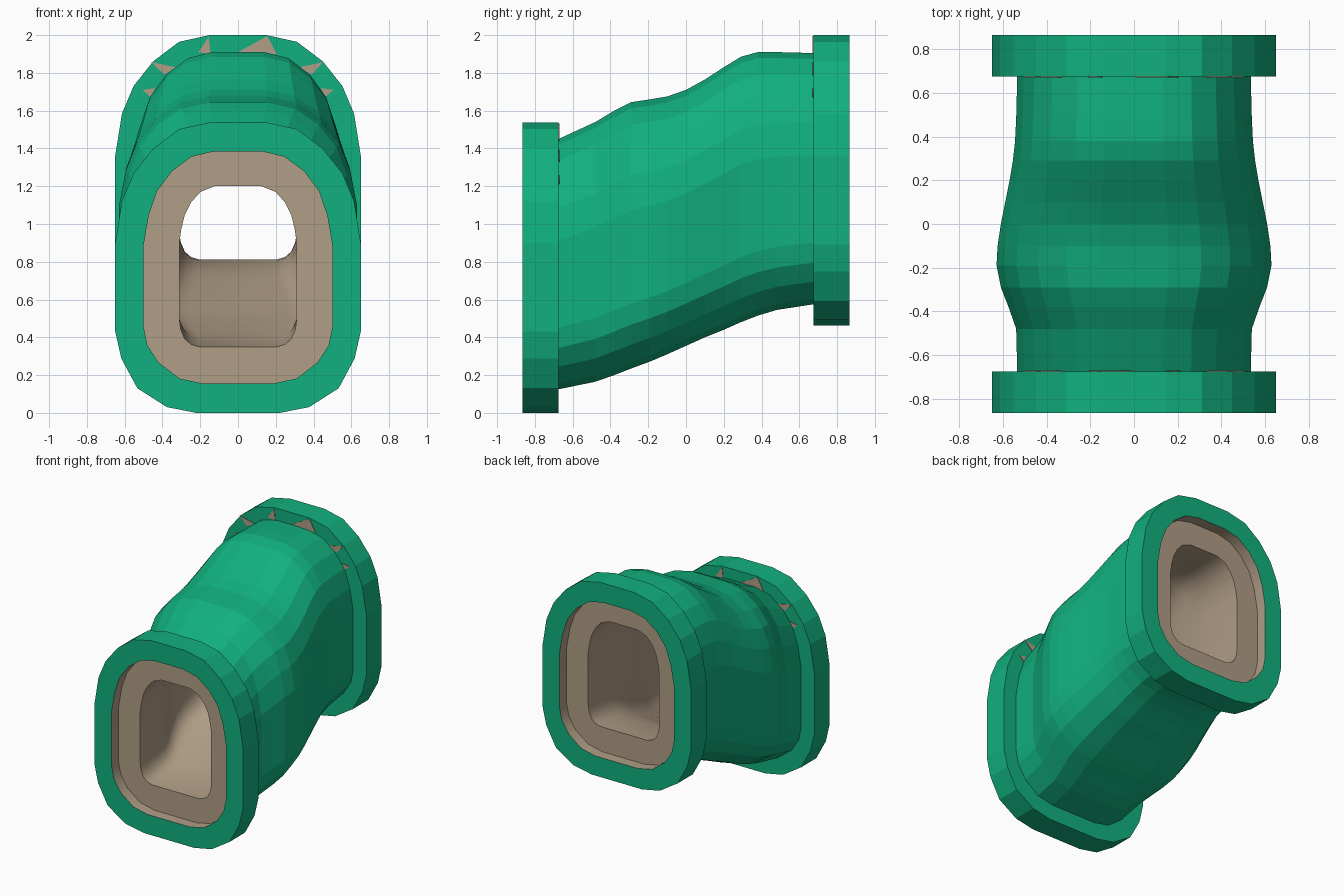
import bpy
import bmesh

default_cube = bpy.data.objects.get("Cube")
if default_cube:
    bpy.data.objects.remove(default_cube)


def make_material(name, colour):
    material = bpy.data.materials.new(name)
    material.use_nodes = True
    material.diffuse_color = colour
    material.node_tree.nodes["Principled BSDF"].inputs["Base Color"].default_value = colour
    return material


green = make_material("pipe green", (0.0056, 0.434, 0.209, 1))
tan = make_material("lining tan", (0.434, 0.342, 0.238, 1))

# Half profiles, bottom to top: (fraction of half width, fraction of height)
FLANGE = [(.34, 0), (.58, .02), (.82, .085), (.95, .187), (1, .28), (1, .585),
          (.945, .73), (.85, .825), (.69, .91), (.48, .977), (.23, 1)]
TUBE = [(.37, 0), (.62, .022), (.84, .09), (.96, .165), (1, .245), (1, .595),
        (.945, .725), (.855, .83), (.7, .914), (.49, .977), (.25, 1)]
HOLE = [(.66, 0), (.8, .015), (.91, .05), (.98, .11), (1, .17), (1, .65),
        (.97, .73), (.91, .82), (.8, .9), (.64, .965), (.4, 1)]

# Tube stations along the bend: (y, bottom, top, half width)
STATIONS = [(-.675, .125, 1.45, .535), (-.48, .165, 1.54, .54),
            (-.38, .2, 1.6, .575), (-.29, .235, 1.645, .61),
            (-.19, .272, 1.66, .63), (-.1, .31, 1.675, .625),
            (0, .355, 1.71, .61), (.1, .4, 1.765, .59),
            (.2, .44, 1.83, .57), (.29, .48, 1.885, .555),
            (.38, .515, 1.91, .545), (.48, .545, 1.91, .54),
            (.675, .575, 1.905, .535)]
RISE = .462      # height of the back end above the front end
FACE_Y = .865    # outer face of each flange
BACK_Y = .675    # inner face of each flange
RECESS_Y = .778  # face of the recessed lining


def ring(profile, y, bottom, top, half_width):
    half = [(half_width * u, y, bottom + (top - bottom) * v) for u, v in profile]
    return half + [(-x, depth, z) for x, depth, z in reversed(half)]


def finish(name, bm, material):
    mesh = bpy.data.meshes.new(name)
    bm.to_mesh(mesh)
    bm.free()
    mesh.materials.append(material)
    obj = bpy.data.objects.new(name, mesh)
    bpy.context.collection.objects.link(obj)
    return obj


def loft(name, rings, material, flip=False):
    bm = bmesh.new()
    loops = [[bm.verts.new(p) for p in points] for points in rings]
    for a, b in zip(loops, loops[1:]):
        for i in range(len(a)):
            j = (i + 1) % len(a)
            quad = [a[i], b[i], b[j], a[j]]
            bm.faces.new(quad[::-1] if flip else quad)
    return finish(name, bm, material)


# Bulging outer pipe
loft("pipe_body", [ring(TUBE, *s) for s in STATIONS], green)


def rim(side, y):
    lift = RISE if side > 0 else 0
    return ring(TUBE, side * y, .155 + lift, 1.385 + lift, .5)


# End flanges
for name, side, station in (("front_flange", -1, STATIONS[0]),
                            ("back_flange", 1, STATIONS[-1])):
    lift = RISE if side > 0 else 0
    outline = [ring(FLANGE, side * y, lift, 1.538 + lift, .65) for y in (BACK_Y, FACE_Y)]
    loft(name, [ring(TUBE, *station)] + outline + [rim(side, FACE_Y)], green, side < 0)

# Recessed lining and the channel that follows the pipe
channel = [ring(HOLE, y, b + .23, t - .25, w - .225) for y, b, t, w in STATIONS]
mouths = [ring(HOLE, side * RECESS_Y, .35 + lift, 1.2 + lift, .31)
          for side, lift in ((-1, 0), (1, RISE))]
lining = loft("lining",
              [rim(-1, FACE_Y), rim(-1, RECESS_Y), mouths[0]] + channel +
              [mouths[1], rim(1, RECESS_Y), rim(1, FACE_Y)], tan, True)
bpy.ops.object.select_all(action="DESELECT")
lining.select_set(True)
bpy.context.view_layer.objects.active = lining
bpy.ops.object.shade_smooth_by_angle(angle=.6)

# Small triangular marks on the inner flange faces
MARKS = [[(-.458, 1.857), (-.33, 1.83), (-.39, 1.79)],
         [(-.21, 1.91), (-.155, 1.99), (-.145, 1.9)],
         [(0, 1.91), (.155, 1.995), (.205, 1.9)],
         [(.325, 1.83), (.45, 1.857), (.39, 1.79)],
         [(.44, 1.72), (.505, 1.71), (.46, 1.67)],
         [(-.44, 1.72), (-.505, 1.71), (-.46, 1.67)]]
for name, side in (("front_marks", -1), ("back_marks", 1)):
    drop = RISE if side < 0 else 0
    bm = bmesh.new()
    for mark in MARKS:
        outer, inner = [[bm.verts.new((side * x, side * y, z - drop)) for x, z in mark]
                        for y in (BACK_Y - .004, BACK_Y)]
        bm.faces.new(outer)
        bm.faces.new(inner)
        for i in range(3):
            j = (i + 1) % 3
            bm.faces.new((outer[i], outer[j], inner[j], inner[i]))
    bmesh.ops.recalc_face_normals(bm, faces=bm.faces[:])
    finish(name, bm, tan)
